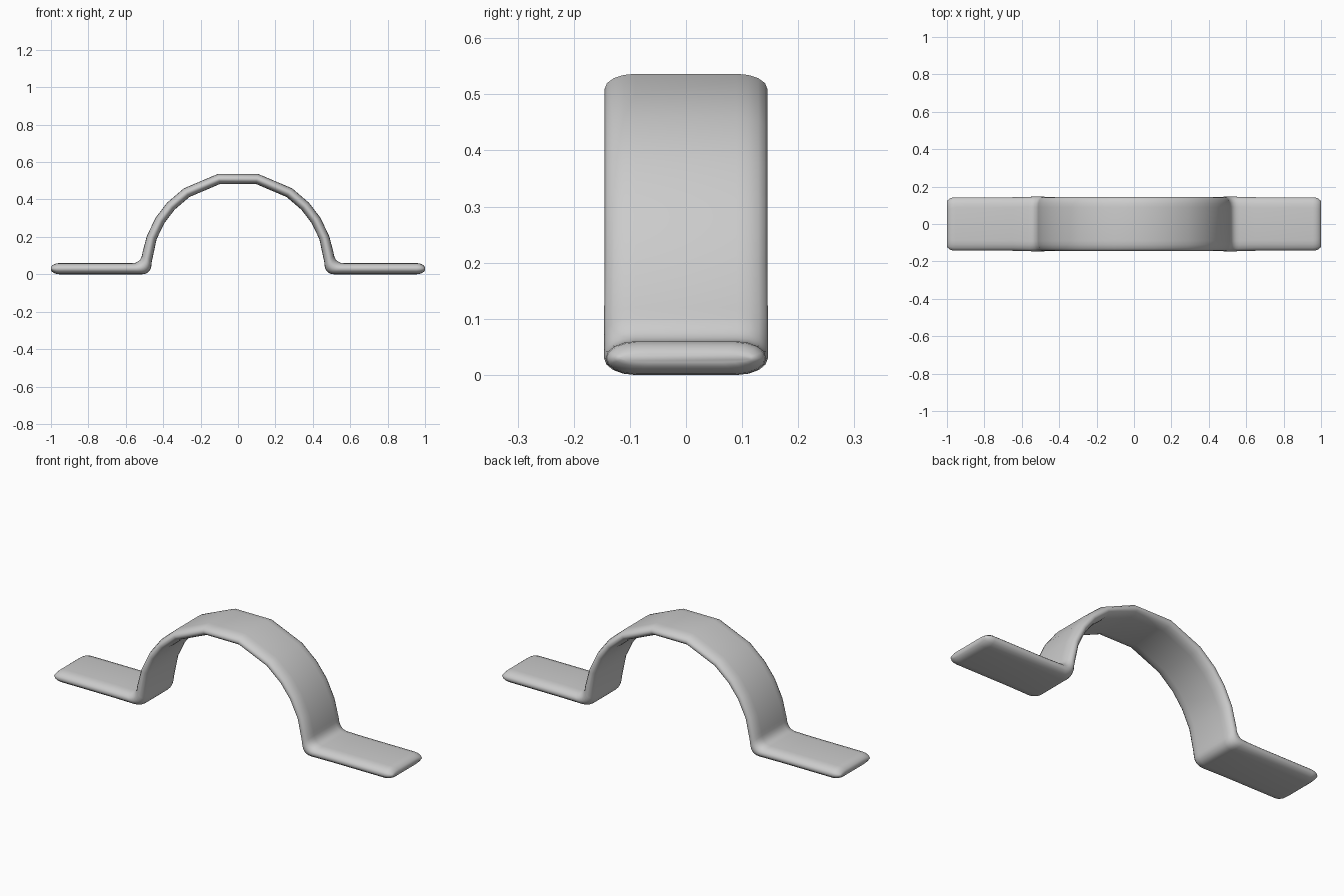
import bpy
import bmesh
from math import sin, cos, radians, pi
from mathutils import Vector

cube = bpy.data.objects.get("Cube")
if cube:
    bpy.data.objects.remove(cube, do_unlink=True)

THICK = 0.06          # foot thickness
R_OUT, R_IN = 0.518, 0.463
ARCH_Z = 0.03


def arch(radius, degrees):
    a = radians(degrees)
    return Vector((radius * sin(a), ARCH_Z + radius * cos(a)))


def bend(a, b, c, t):
    return a * (1 - t) ** 2 + b * 2 * t * (1 - t) + c * t * t


# Each station holds the top point, the bottom point (x, z) and the half width
stations = []

# Rounded tip of the foot
for deg in (14, 30, 50, 70, 90):
    p = radians(deg)
    x = 0.955 + 0.045 * cos(p) / cos(radians(14))
    half = THICK / 2 * sin(p)
    stations.append((Vector((x, THICK / 2 + half)), Vector((x, THICK / 2 - half)),
                     0.143 - 0.03 * (1 - sin(p))))
stations.append((Vector((0.65, THICK)), Vector((0.65, 0)), 0.143))

# Rounded bend between foot and arch
for i in range(7):
    t = i / 6
    top = bend(Vector((0.565, THICK)), Vector((0.515, THICK)), arch(R_OUT, 80), t)
    low = bend(Vector((0.515, 0)), Vector((0.462, 0)), arch(R_IN, 86), t)
    stations.append((top, low, 0.146))

# Arch up to the flat crown
for deg in (70, 58, 47, 34, 12):
    stations.append((arch(R_OUT, deg), arch(R_IN, deg), 0.145))

# Mirror to the other side
flip = lambda v: Vector((-v.x, v.y))
stations += [(flip(t), flip(b), w) for t, b, w in reversed(stations)]

# Sweep a strip section with rounded edges through the stations
STEPS = 9
section = []
for side, start in ((1, -pi / 2), (-1, pi / 2)):
    for i in range(STEPS):
        a = start + pi * i / (STEPS - 1)
        section.append((side, abs(cos(a)), sin(a)))

bm = bmesh.new()
rings = []
for top, low, width in stations:
    mid, half = (top + low) / 2, (top - low) / 2
    ring = []
    for side, out, up in section:
        p = mid + half * up
        ring.append(bm.verts.new((p.x, side * (width - 0.055 + 0.055 * out), p.y)))
    rings.append(ring)
n = len(section)
for r0, r1 in zip(rings, rings[1:]):
    for i in range(n):
        j = (i + 1) % n
        bm.faces.new((r0[i], r0[j], r1[j], r1[i]))
bm.faces.new(rings[0])
bm.faces.new(rings[-1])
bmesh.ops.recalc_face_normals(bm, faces=bm.faces)

mesh = bpy.data.meshes.new("strap_clamp")
bm.to_mesh(mesh)
bm.free()
clamp = bpy.data.objects.new("strap_clamp", mesh)
bpy.context.collection.objects.link(clamp)

# Plain grey finish
grey = bpy.data.materials.new("light grey")
grey.use_nodes = True
color = (0.6, 0.6, 0.6, 1)
grey.diffuse_color = color
grey.node_tree.nodes["Principled BSDF"].inputs["Base Color"].default_value = color
mesh.materials.append(grey)

bpy.ops.object.select_all(action="DESELECT")
clamp.select_set(True)
bpy.context.view_layer.objects.active = clamp
bpy.ops.object.shade_smooth_by_angle(angle=radians(50))
